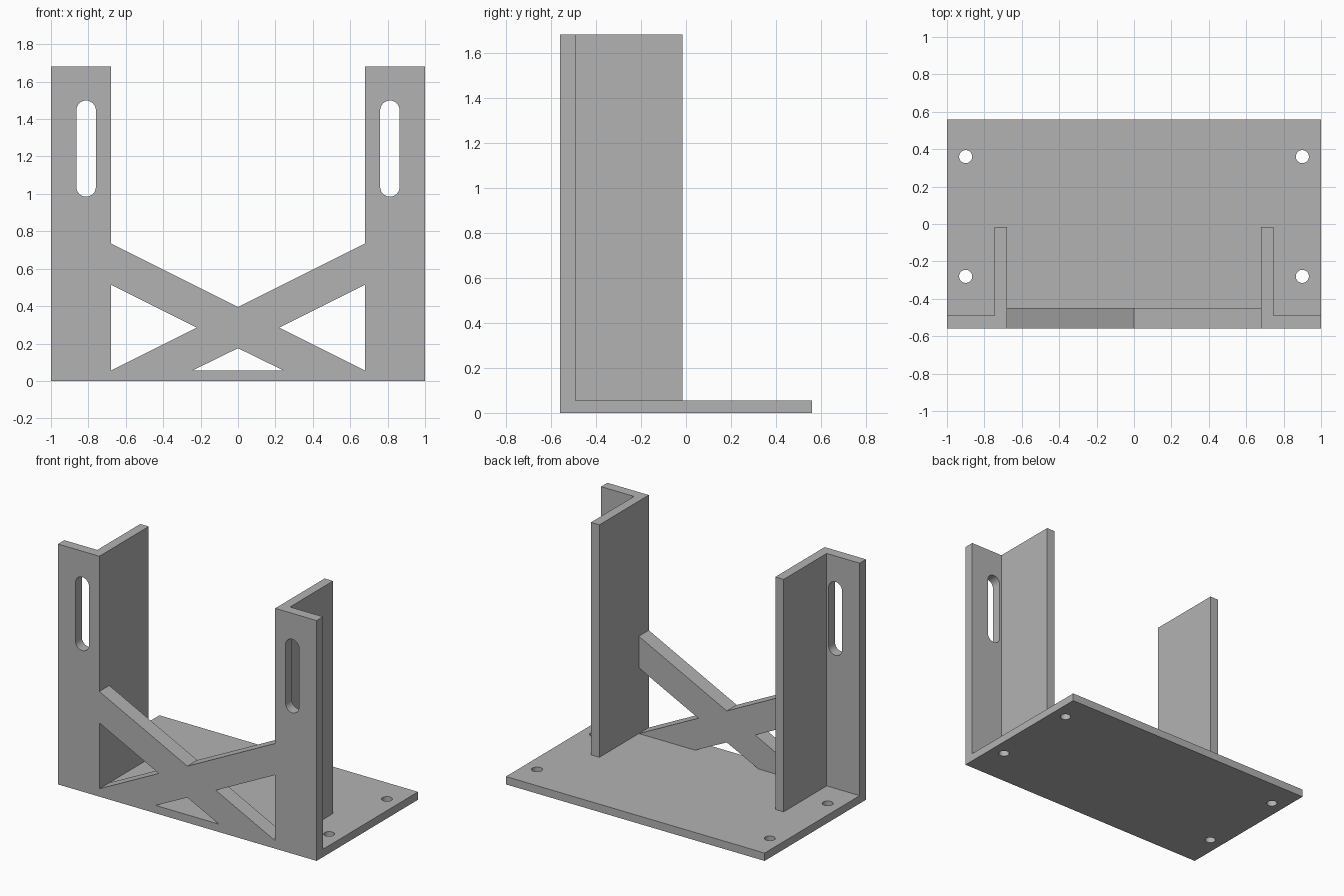
import bpy
from math import sin, cos, pi, radians

cube = bpy.data.objects.get("Cube")
if cube:
    bpy.data.objects.remove(cube, do_unlink=True)

GREY = (0.45, 0.45, 0.45, 1)
grey = bpy.data.materials.new("grey")
grey.use_nodes = True
grey.diffuse_color = GREY
grey.node_tree.nodes["Principled BSDF"].inputs["Base Color"].default_value = GREY


def rect(x0, x1, y0, y1):
    return [(x0, y0), (x1, y0), (x1, y1), (x0, y1)]


def slot(cx, y0, y1, r, n=16):
    """Rounded slot outline; a circle when y0 equals y1."""
    top = [(cx + r * cos(pi * i / n), y1 + r * sin(pi * i / n)) for i in range(n + 1)]
    low = [(cx - r * cos(pi * i / n), y0 - r * sin(pi * i / n)) for i in range(n + 1)]
    return top + low if y1 > y0 else top[:-1] + low[:-1]


def plate(name, outlines, start, end, upright=False):
    """Extrude a flat outline with holes along z, or along y when upright."""
    curve = bpy.data.curves.new(name, "CURVE")
    curve.dimensions = "2D"
    curve.fill_mode = "BOTH"
    curve.extrude = (end - start) / 2
    for points in outlines:
        spline = curve.splines.new("POLY")
        spline.points.add(len(points) - 1)
        for p, (x, y) in zip(spline.points, points):
            p.co = (x, y, 0, 1)
        spline.use_cyclic_u = True
    obj = bpy.data.objects.new(name, curve)
    bpy.context.collection.objects.link(obj)
    mid = (start + end) / 2
    obj.location = (0, mid, 0) if upright else (0, 0, mid)
    obj.rotation_euler.x = radians(90) if upright else 0
    bpy.ops.object.select_all(action="DESELECT")
    obj.select_set(True)
    bpy.context.view_layer.objects.active = obj
    bpy.ops.object.convert(target="MESH")
    obj = bpy.context.object
    # Weld the caps to the walls
    bpy.ops.object.mode_set(mode="EDIT")
    bpy.ops.mesh.select_all(action="SELECT")
    bpy.ops.mesh.remove_doubles(threshold=0.0005)
    bpy.ops.mesh.normals_make_consistent(inside=False)
    bpy.ops.object.mode_set(mode="OBJECT")
    obj.data.materials.clear()
    obj.data.materials.append(grey)
    bpy.ops.object.shade_smooth_by_angle(angle=radians(30))
    return obj


FRONT, BACK, BASE, TOP = -0.56, 0.56, 0.055, 1.68
INNER, WALL = 0.68, 0.07

# Base plate with four screw holes
holes = [slot(x, y, y, 0.035) for x in (-0.9, 0.9) for y in (-0.28, 0.36)]
plate("base_plate", [rect(-1, 1, FRONT, BACK)] + holes, 0, BASE)

# Angle uprights: slotted front flange and plain side flange
for side, s in (("left", 1), ("right", -1)):
    plate(side + "_front_flange",
          [rect(s * INNER, s, BASE, TOP), slot(s * 0.812, 1.037, 1.447, 0.052)],
          FRONT, FRONT + WALL, True)
    plate(side + "_side_flange",
          [rect(s * INNER, s * (INNER + WALL - 0.005), FRONT + WALL, -0.015)], BASE, TOP)

# Thick cross brace between the uprights
half = [(0, 0.395), (INNER, 0.735), (INNER, 0.515), (0.22, 0.285),
        (INNER, BASE), (0.245, BASE), (0, 0.175)]
mirrored = [(-x, z) for x, z in reversed(half[1:-1])]
plate("cross_brace", [half + mirrored], FRONT, -0.45, True)
